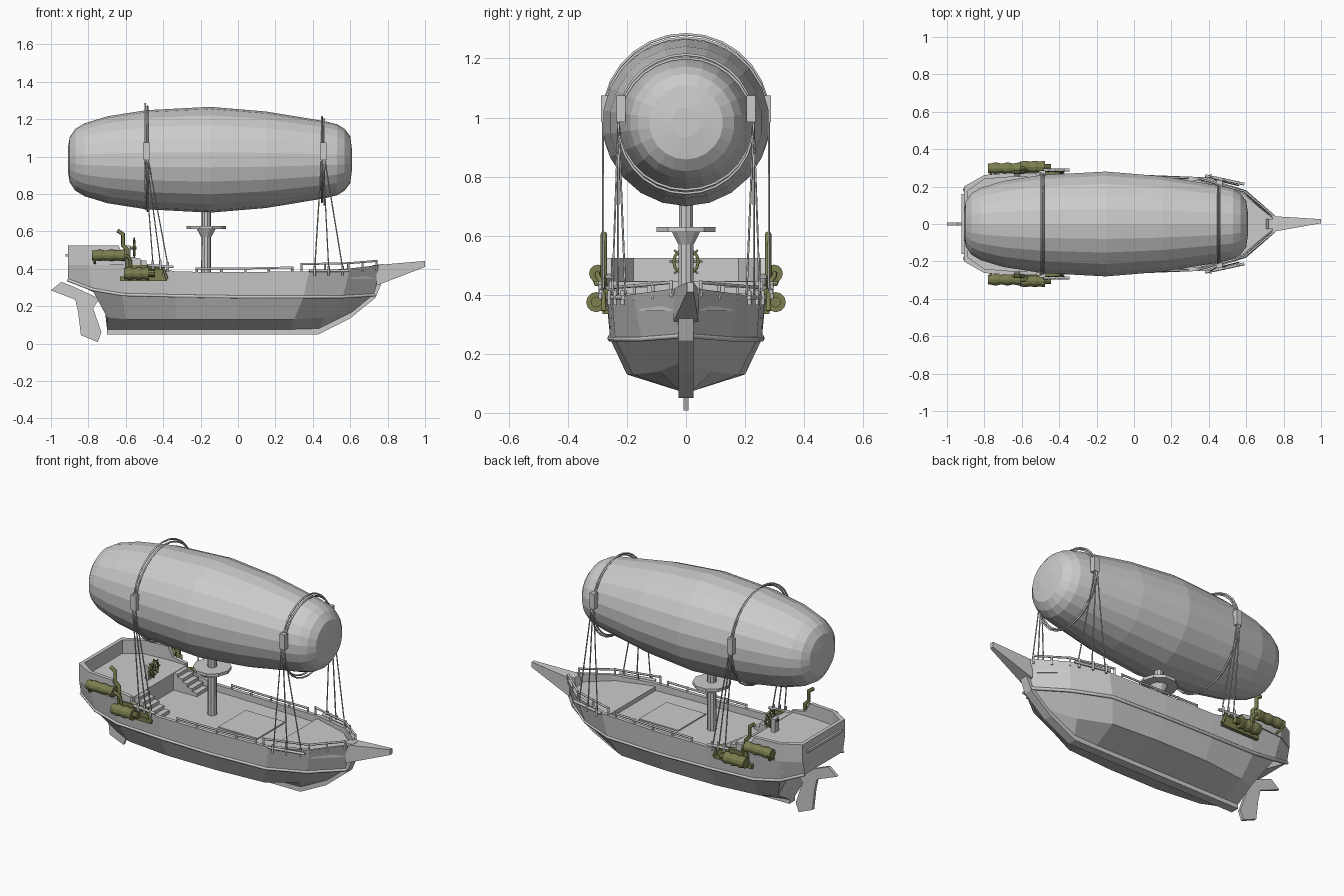
import bpy, bmesh, math
from mathutils import Vector

if "Cube" in bpy.data.objects:
    bpy.data.objects.remove(bpy.data.objects["Cube"])

olive = bpy.data.materials.new("olive_metal")
olive.diffuse_color = (0.20, 0.21, 0.08, 1)
olive.use_nodes = True
olive.node_tree.nodes["Principled BSDF"].inputs["Base Color"].default_value = olive.diffuse_color


def finish(name, bm, mat=None):
    bmesh.ops.remove_doubles(bm, verts=bm.verts, dist=0.0004)
    bmesh.ops.recalc_face_normals(bm, faces=bm.faces)
    me = bpy.data.meshes.new(name)
    bm.to_mesh(me)
    bm.free()
    ob = bpy.data.objects.new(name, me)
    bpy.context.collection.objects.link(ob)
    if mat:
        me.materials.append(mat)
    return ob


def box(name, x, y, z, mat=None):
    bm = bmesh.new()
    bmesh.ops.create_cube(bm, size=1)
    for v in bm.verts:
        v.co = [r[0] + (c + 0.5) * (r[1] - r[0]) for c, r in zip(v.co, (x, y, z))]
    return finish(name, bm, mat)


def lathe(name, prof, origin, axis, sides, mat=None):
    """Solid of rings (distance along axis, radius)."""
    q = Vector((0, 0, 1)).rotation_difference(Vector(axis))
    bm = bmesh.new()
    rings = []
    for d, r in prof:
        rings.append([bm.verts.new(Vector(origin) + q @ Vector((
            r * math.cos(2 * math.pi * k / sides), r * math.sin(2 * math.pi * k / sides), d)))
            for k in range(sides)])
    for a, b in zip(rings, rings[1:]):
        for k in range(sides):
            bm.faces.new((a[k], a[(k + 1) % sides], b[(k + 1) % sides], b[k]))
    bm.faces.new(rings[0])
    bm.faces.new(rings[-1])
    return finish(name, bm, mat)


def tube(name, pts, r, mat=None, res=1, cyclic=False):
    cu = bpy.data.curves.new(name + "_path", 'CURVE')
    cu.dimensions = '3D'
    cu.bevel_depth, cu.bevel_resolution, cu.use_fill_caps = r, res, True
    sp = cu.splines.new('POLY')
    sp.points.add(len(pts) - 1)
    for p, c in zip(sp.points, pts):
        p.co = (*c, 1)
    sp.use_cyclic_u = cyclic
    tmp = bpy.data.objects.new("tmp", cu)
    me = bpy.data.meshes.new_from_object(tmp)
    bpy.data.objects.remove(tmp)
    ob = bpy.data.objects.new(name, me)
    bpy.context.collection.objects.link(ob)
    if mat:
        me.materials.clear()
        me.materials.append(mat)
    return ob


def prism(name, poly, half):
    """Side outline (x, z) given thickness in y."""
    bm = bmesh.new()
    f = bm.faces.new([bm.verts.new((x, -half, z)) for x, z in poly])
    ext = bmesh.ops.extrude_face_region(bm, geom=[f])
    bmesh.ops.translate(bm, vec=(0, 2 * half, 0),
                        verts=[g for g in ext["geom"] if isinstance(g, bmesh.types.BMVert)])
    return finish(name, bm)


def half_loft(name, levels, front_cap=True):
    """Surface through long level lines, mirrored in y; ends and top closed to the centre."""
    bm = bmesh.new()
    mid = lambda p: (p[0], 0, p[2])

    def quad(*ps):
        u = list(dict.fromkeys(ps))
        if len(u) > 2:
            for s in (1, -1):
                bm.faces.new([bm.verts.new((x, y * s, z)) for x, y, z in u])
    for a, b in zip(levels, levels[1:]):
        for j in range(len(a) - 1):
            quad(a[j], a[j + 1], b[j + 1], b[j])
        quad(a[0], b[0], mid(b[0]), mid(a[0]))
        if front_cap:
            quad(a[-1], b[-1], mid(b[-1]), mid(a[-1]))
    for lv in (levels[0], levels[-1]):
        for p, q in zip(lv, lv[1:]):
            quad(p, q, mid(q), mid(p))
    return finish(name, bm)


def inset(level, z=None, d=0.022):
    out = [(x, max(y - d, 0.01), z or h) for x, y, h in level]
    out[0] = (out[0][0] + d,) + out[0][1:]
    return out


# hull with bulwarks and main deck
keel_line = [(-.72, .02, .25), (-.70, .025, .075), (-.60, .025, .075), (-.33, .025, .075),
             (0, .025, .075), (.28, .025, .075), (.43, .02, .075), (.60, .015, .15)]
chine = [(-.73, .06, .255), (-.70, .13, .14), (-.60, .17, .13), (-.33, .2, .13),
         (0, .2, .13), (.30, .18, .13), (.47, .09, .14), (.62, .02, .17)]
wale = [(-.91, .18, .34), (-.78, .23, .29), (-.62, .25, .262), (-.33, .257, .255),
        (0, .257, .25), (.35, .24, .25), (.56, .15, .25), (.73, .02, .26)]
rim = [(-.91, .2, .43), (-.80, .26, .43), (-.56, .272, .43), (-.33, .27, .385),
       (0, .265, .382), (.38, .25, .387), (.60, .18, .402), (.755, .045, .42)]
half_loft("hull", [keel_line, chine, wale, rim, inset(rim), inset(rim, .345)])

# stern castle with its walls
low = [(-.91, .2, .42), (-.80, .262, .42), (-.64, .275, .42), (-.61, .275, .42), (-.52, .272, .42)]
top = [(x, y, h) for (x, y, _), h in zip(low, (.525, .525, .525, .47, .455))]
half_loft("stern_castle", [low, top, inset(top), inset(top, .445)], front_cap=False)
box("castle_bulkhead", (-.53, -.515), (-.26, .26), (.34, .447))

# backbone, rudder and bowsprit
prism("keel", [(-.70, .05), (.43, .05), (.60, .135), (.735, .245), (.775, .34), (.775, .425),
               (.72, .42), (.68, .27), (.4, .12), (-.70, .12)], .026)
prism("rudder", [(-1, .285), (-.945, .33), (-.88, .305), (-.74, .24), (-.775, .19), (-.73, .06),
                 (-.75, .008), (-.84, .045), (-.855, .17), (-.87, .235)], .009)
sprit = bmesh.new()
for x, y, hw, z0, z1 in ((.74, 0, .042, .31, .42), (1, .015, .011, .41, .442)):
    for sy, z in ((-1, z0), (1, z0), (1, z1), (-1, z1)):
        sprit.verts.new((x, y + sy * hw, z))
bmesh.ops.convex_hull(sprit, input=sprit.verts)
finish("bowsprit", sprit)

# deck details: hatch, foredeck
box("deck_hatch", (-.04, .22), (-.13, .13), (.34, .352))
fore = [(.36, .23, .34), (.58, .165, .34), (.74, .03, .34)]
half_loft("foredeck", [fore, [(x, y, .37) for x, y, _ in fore]])

# mast and lookout platform
lathe("mast", [(.34, .027), (.76, .025)], (-.17, 0, 0), (0, 0, 1), 10)
lathe("lookout", [(.612, .105), (.63, .105)], (-.17, 0, 0), (0, 0, 1), 10)
lathe("lookout_support", [(.57, .027), (.612, .05)], (-.17, 0, 0), (0, 0, 1), 10)

# gas balloon
lathe("balloon", [(-.91, .06), (-.90, .12), (-.87, .165), (-.82, .195), (-.70, .232), (-.49, .265),
                  (-.15, .283), (.15, .258), (.46, .207), (.53, .19), (.57, .165), (.60, .125),
                  (.61, .05)], (0, 0, .983), (1, 0, 0), 22)

# straps, buckles and ropes
for tag, x, r, zc, feet in (
        ("rear", -.49, .281, .995, ((-.455, .28, .43), (-.415, .28, .43), (-.375, .28, .42))),
        ("front", .455, .229, .978, ((.41, .25, .40), (.485, .23, .40), (.56, .205, .40)))):
    for dx in (-.006, .006):
        tube(tag + "_strap", [(x + dx, r * math.cos(a), zc + r * math.sin(a) - dx)
             for a in (2 * math.pi * k / 28 for k in range(28))], .005, cyclic=True)
    for s in (1, -1):
        box(tag + "_buckle", (x - .017, x + .017), sorted((s * (r - .025), s * (r + .006))), (.985, 1.075))
        f0, f1 = feet[0], feet[-1]
        tube(tag + "_rope_rack", [(f0[0] - .03, s * (f0[1] + .008), f0[2] - .01),
                                  (f1[0] + .03, s * (f1[1] + .008), f1[2] - .01)], .008)
        for i, (fx, fy, fz) in enumerate(feet):
            tube(tag + "_rope", [(x + .008 * (i - 1), s * r, .99), (fx, s * fy, fz)], .0035)
            tube(tag + "_pin", [(fx, s * (fy + .01), fz - .035), (fx, s * (fy + .01), fz + .015)], .007)

for s in (1, -1):
    # rubbing strake and rails
    tube("wale_strip", [(x, s * y, z) for x, y, z in wale], .009)
    for rail in ([(-.22, .258, .402), (.04, .254, .402), (.29, .246, .407)],
                 [(.34, .245, .425), (.59, .175, .43), (.74, .05, .442)]):
        tube("rail", [(x, s * y, z) for x, y, z in rail], .006)
        for (x, y, z), (x2, y2, z2) in zip(rail, rail[1:]):
            for t in (0, .5, 1):
                px, py, pz = x + (x2 - x) * t, s * (y + (y2 - y) * t), z + (z2 - z) * t
                tube("rail_post", [(px, py, pz - .05), (px, py, pz + .006)], .006)
    # stairs up to the stern castle
    for i in range(5):
        box("stair_step", (-.52, -.49 + .032 * i), sorted((s * .13, s * .235)),
            (.34, .445 - .02 * i))
    # side engine: base, two ribbed drums, pipes
    box("engine_base", (-.63, -.38), sorted((s * .262, s * .282)), (.335, .36), olive)
    box("engine_plate", (-.60, -.40), sorted((s * .262, s * .279)), (.36, .42), olive)
    ribs = lambda n, L, r: [(L * k / n, r if (k // 2) % 2 else r * .88) for k in range(n + 1)]
    lathe("upper_drum", ribs(11, .175, .03), (-.78, s * .298, .472), (1, 0, 0), 12, olive)
    lathe("lower_drum", ribs(11, .135, .034), (-.61, s * .304, .375), (1, 0, 0), 12, olive)
    lathe("lower_drum_cap", [(0, .018), (.03, .018)], (-.475, s * .304, .375), (1, 0, 0), 10, olive)
    tube("exhaust_pipe", [(-.59, s * .278, .40), (-.59, s * .278, .50), (-.615, s * .278, .525),
                          (-.615, s * .278, .585), (-.645, s * .278, .605)], .011, olive, 2)
    tube("feed_pipe", [(-.61, s * .3, .472), (-.585, s * .3, .465), (-.575, s * .285, .44),
                       (-.575, s * .28, .37)], .009, olive, 2)
    tube("drum_bracket", [(-.765, s * .26, .43), (-.765, s * .305, .435), (-.765, s * .315, .46)], .007, olive)
    tube("lower_pipe", [(-.48, s * .285, .405), (-.40, s * .28, .405), (-.38, s * .278, .345)], .008, olive, 2)

# steering wheel with stand
wx, wz = -.555, .512
ring = [(wx, .042 * math.cos(math.pi * k / 6), wz + .042 * math.sin(math.pi * k / 6)) for k in range(12)]
tube("wheel_rim", ring, .006, olive, cyclic=True)
for k in range(4):
    c, n = .056 * math.cos(math.pi * k / 4), .056 * math.sin(math.pi * k / 4)
    tube("wheel_spoke", [(wx, -c, wz - n), (wx, c, wz + n)], .004, olive)
tube("wheel_axle", [(wx - .05, 0, wz), (wx + .012, 0, wz)], .009, olive)
box("wheel_stand", (wx - .045, wx - .02), (-.02, .02), (.44, wz + .012))
# stern panel
box("transom_panel", (-.922, -.905), (-.16, .16), (.465, .48))
